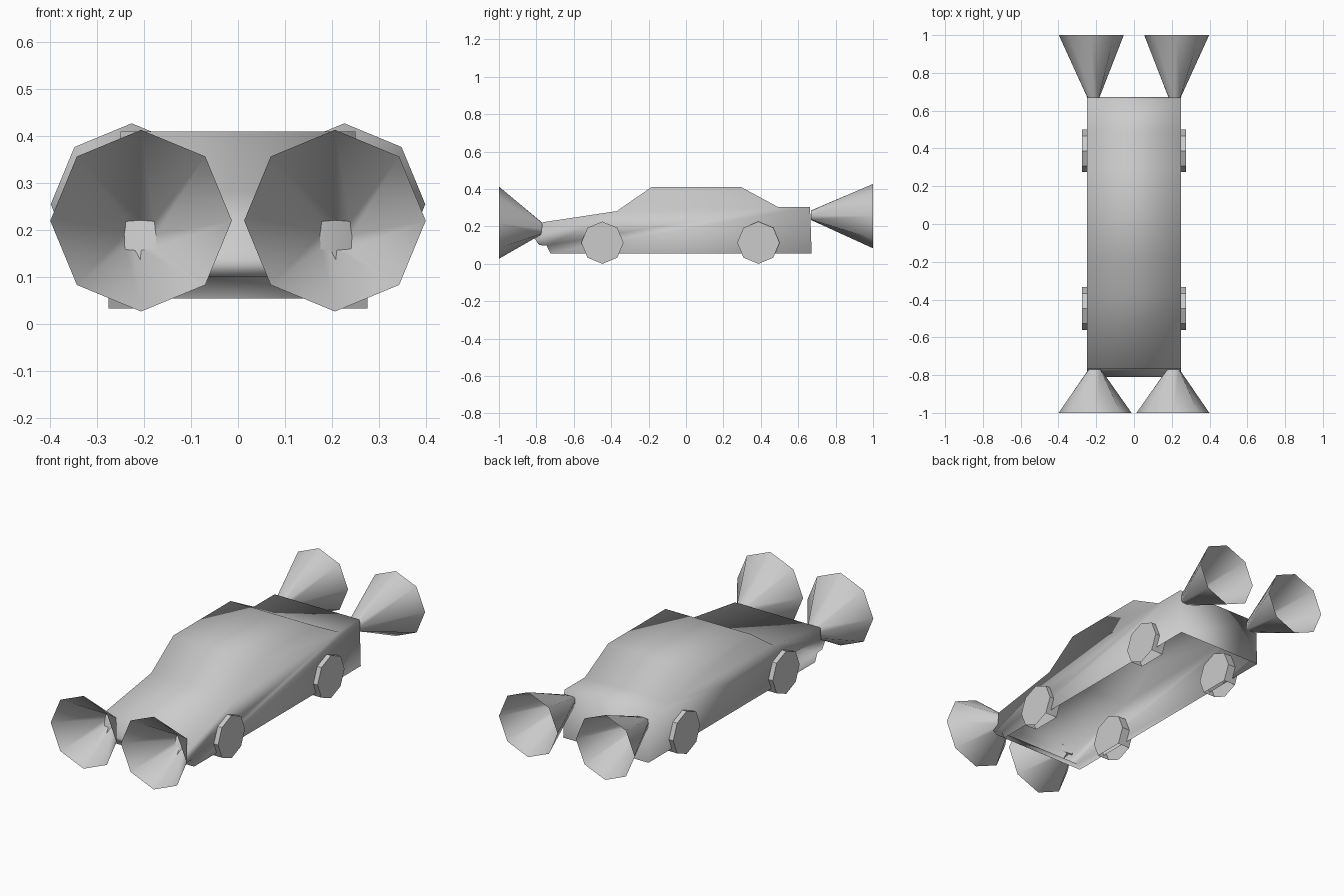
import bpy, bmesh
from math import sin, cos, pi

if "Cube" in bpy.data.objects:
    bpy.data.objects.remove(bpy.data.objects["Cube"])


def finish(bm, name):
    bmesh.ops.recalc_face_normals(bm, faces=bm.faces)
    mesh = bpy.data.meshes.new(name)
    bm.to_mesh(mesh)
    bm.free()
    for p in mesh.polygons:
        p.use_smooth = True
    ob = bpy.data.objects.new(name, mesh)
    bpy.context.collection.objects.link(ob)
    return ob


# Car body: side profile (y, z) swept across the width, open underneath
profile = [(-0.725, 0.055), (-0.745, 0.098), (-0.785, 0.10), (-0.81, 0.136),
           (-0.775, 0.157), (-0.768, 0.222), (-0.37, 0.282), (-0.185, 0.41),
           (0.295, 0.41), (0.49, 0.305), (0.663, 0.305), (0.672, 0.055)]
bm = bmesh.new()
left = [bm.verts.new((-0.25, y, z)) for y, z in profile]
right = [bm.verts.new((0.25, y, z)) for y, z in profile]
for i in range(len(profile) - 1):
    bm.faces.new((left[i], left[i + 1], right[i + 1], right[i]))
bm.faces.new(left)
bm.faces.new(right[::-1])
# crisp fold at the rear of the roof
bm.edges.get((left[8], right[8])).smooth = False
finish(bm, "car_body")


def ring(bm, x, y, z, rx, rz, square=1.0):
    """Eight-sided ring facing y; square pushes the diagonal corners out."""
    out = []
    for k in range(8):
        s = square if k % 2 else 1.0
        a = k * pi / 4
        out.append(bm.verts.new((x + rx * s * cos(a), y, z + rz * s * sin(a))))
    return out


def beam(name, small, big):
    """Open flared light cone between two rings."""
    bm = bmesh.new()
    a, b = ring(bm, *small), ring(bm, *big)
    for k in range(8):
        n = (k + 1) % 8
        bm.faces.new((a[k], a[n], b[n], b[k]))
    finish(bm, name)


def wheel(name, side, y, z=0.113, r=0.113):
    """Octagonal wheel whose tread is open at the very bottom."""
    bm = bmesh.new()

    def disc(x):
        return [bm.verts.new((side * x, y + r * sin(k * pi / 4),
                              z - r * cos(k * pi / 4))) for k in range(8)]
    outer, inner = disc(0.275), disc(0.205)
    for k in range(1, 7):
        bm.faces.new((outer[k], outer[k + 1], inner[k + 1], inner[k]))
    bm.faces.new(outer)
    bm.faces.new(inner[1:])
    bm.verts.remove(inner[0])
    finish(bm, name).data.shade_flat()


# Mirrored wheels and light cones
for side, label in ((-1, "left"), (1, "right")):
    wheel("front_wheel_" + label, side, -0.447)
    wheel("rear_wheel_" + label, side, 0.387)
    beam("headlight_beam_" + label,
         (side * 0.208, -0.77, 0.19, 0.033, 0.031, 1.3),
         (side * 0.206, -1.0, 0.22, 0.193, 0.193))
    beam("tail_light_beam_" + label,
         (side * 0.215, 0.667, 0.26, 0.031, 0.025, 1.3),
         (side * 0.226, 1.0, 0.255, 0.172, 0.172))
